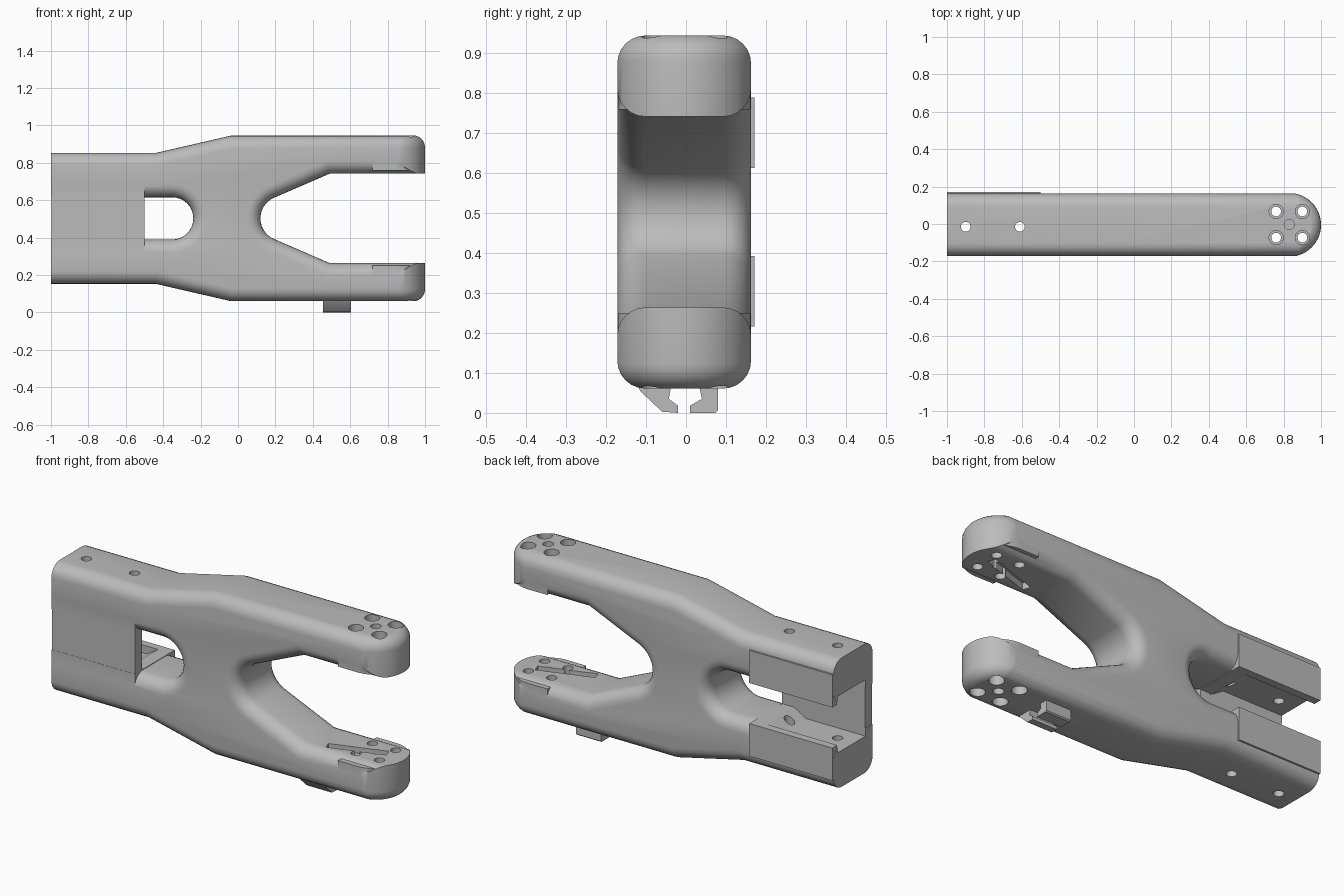
import bpy, bmesh
from math import sin, cos, pi, radians
from mathutils import Matrix

cube = bpy.data.objects.get("Cube")
if cube:
    bpy.data.objects.remove(cube, do_unlink=True)

grey = bpy.data.materials.new("plain_grey")
grey.use_nodes = True
GREY = (0.5, 0.5, 0.5, 1)
grey.diffuse_color = GREY
grey.node_tree.nodes["Principled BSDF"].inputs["Base Color"].default_value = GREY

FRONT, BACK, MID = -0.172, 0.163, 0.503


def arc(cx, cy, r, start, end, n):
    """Points on an arc, angles in degrees."""
    return [(cx + r * cos(radians(start + (end - start) * i / n)),
             cy + r * sin(radians(start + (end - start) * i / n))) for i in range(n + 1)]


def prism(name, points, axis, lo, hi, round_r=0):
    """Extrude a 2D outline along an axis, rounding both end rims if asked."""
    place = {"x": lambda a, b, t: (t, a, b),
             "y": lambda a, b, t: (a, t, b),
             "z": lambda a, b, t: (a, b, t)}[axis]
    bm = bmesh.new()
    face = bm.faces.new([bm.verts.new(place(a, b, lo)) for a, b in points])
    new = bmesh.ops.extrude_face_region(bm, geom=[face])["geom"]
    step = place(0, 0, hi - lo)
    bmesh.ops.translate(bm, vec=step, verts=[v for v in new if isinstance(v, bmesh.types.BMVert)])
    bmesh.ops.recalc_face_normals(bm, faces=bm.faces)
    if round_r:
        k = "xyz".index(axis)
        rims = [e for e in bm.edges if abs(e.verts[0].co[k] - e.verts[1].co[k]) < 1e-5]
        bmesh.ops.bevel(bm, geom=rims, offset=round_r, segments=6, profile=0.5, affect="EDGES")
    mesh = bpy.data.meshes.new(name)
    bm.to_mesh(mesh)
    bm.free()
    mesh.materials.append(grey)
    obj = bpy.data.objects.new(name, mesh)
    bpy.context.collection.objects.link(obj)
    return obj


def box(name, x, y, z):
    return prism(name, [(x[0], y[0]), (x[1], y[0]), (x[1], y[1]), (x[0], y[1])], "z", *z)


def drill(x, y, r, z0, z1):
    return prism("drill", arc(x, y, r, 0, 345, 23), "z", z0, z1)


def combine(target, tool, operation):
    """Apply one boolean and discard the tool."""
    mod = target.modifiers.new("join", "BOOLEAN")
    mod.operation, mod.object, mod.solver = operation, tool, "EXACT"
    bpy.context.view_layer.objects.active = target
    bpy.ops.object.modifier_apply(modifier=mod.name)
    bpy.data.objects.remove(tool, do_unlink=True)


def mirrored(z):
    return 2 * MID - z


# forked frame: upper half outline, mirrored below, with round throats
outer = [(-1.2, 0.853), (-0.44, 0.853), (-0.04, 0.945), (1.2, 0.945)]
inner = [(1.2, 0.742), (0.49, 0.742)]
throat = arc(0.24, MID, 0.12, 115, 245, 16)
slot = arc(-0.352, MID, 0.113, -90, 90, 16)
flip = lambda pts: [(x, mirrored(z)) for x, z in reversed(pts)]
outline = (outer + inner + throat + flip(inner) + flip(outer)
           + [(-1.2, slot[0][1])] + slot + [(-1.2, slot[-1][1])])
frame = prism("arm_frame", outline, "y", FRONT, BACK, 0.07)

# square rear end and round, softened fork tips
tip_y = (FRONT + BACK) / 2
tip_r = (BACK - FRONT) / 2
envelope = prism("envelope", arc(1 - tip_r - 0.003, tip_y, tip_r + 0.003, -90, 90, 28)
                 + [(-1, BACK + 0.003), (-1, FRONT - 0.003)],
                 "z", mirrored(0.947), 0.947, 0.065)
trim = box("trim", (-0.9, 1.3), (-0.4, 0.4), (-0.1, 1.2))
rear = box("rear_keep", (-1, -0.6), (-0.4, 0.4), (-0.1, 1.2))
combine(envelope, trim, "INTERSECT")
combine(envelope, rear, "UNION")
combine(frame, envelope, "INTERSECT")

# flat motor pads, squared rear rails and front cover panel
pad_shape = arc(1 - tip_r, tip_y, tip_r - 0.001, -90, 90, 28)
pad_shape += [(0.72, BACK - 0.002), (0.72, FRONT + 0.002)]
for lo, hi in ((0.76, 0.86), (0.145, 0.25)):
    combine(frame, prism("pad", pad_shape, "z", lo, hi), "UNION")
for lo, hi in ((0.613, 0.79), (mirrored(0.79), 0.393)):
    combine(frame, box("rail", (-0.999, -0.5), (FRONT + 0.001, 0.172), (lo, hi)), "UNION")
combine(frame, box("panel", (-0.998, -0.5), (FRONT + 0.002, -0.11), (0.34, 0.67)), "UNION")

# recessed bay behind the panel, with sloped shoulders at its inner end
bay = [(-1.1, 0.35), (-0.64, 0.35), (-0.56, 0.4), (-0.56, 0.606), (-0.64, 0.656), (-1.1, 0.656)]
combine(frame, prism("bay", bay, "y", -0.111, 0.13), "DIFFERENCE")

# motor bolt holes, counterbored from outside, and shaft recesses
for x in (0.76, 0.9):
    for y in (-0.073, 0.067):
        combine(frame, drill(x, y, 0.026, -0.1, 1.2), "DIFFERENCE")
        for lo, hi in ((0.83, 1.2), (-0.1, 0.18)):
            combine(frame, drill(x, y, 0.038, lo, hi), "DIFFERENCE")
for lo, hi in ((0.7, 0.8), (0.21, 0.35), (0.9, 1.1), (-0.1, 0.1)):
    combine(frame, drill(0.83, -0.003, 0.027, lo, hi), "DIFFERENCE")

# shallow wiring grooves across the pads
for z in (0.76, 0.25):
    groove = box("groove", (-0.25, 0.06), (-0.022, 0.022), (-0.018, 0.018))
    groove.data.transform(Matrix.Translation((0.83, -0.003, z)) @ Matrix.Rotation(radians(18), 4, "Z"))
    combine(frame, groove, "DIFFERENCE")

# mounting screw holes through the rear rails
for x in (-0.9, -0.61):
    for lo, hi in ((0.6, 1.0), (0.05, 0.4)):
        combine(frame, drill(x, -0.015, 0.026, lo, hi), "DIFFERENCE")

# cable clip hooks below the lower arm
hook_a = [(-0.125, 0.08), (-0.115, 0.055), (-0.06, 0.003), (-0.02, 0), (-0.02, 0.018),
          (-0.043, 0.035), (-0.035, 0.08)]
hook_b = [(0.08, 0.08), (0.08, 0.006), (0.074, 0), (0.01, 0), (0.01, 0.018),
          (0.04, 0.035), (0.03, 0.08)]
hooks = [prism(n, p, "x", 0.455, 0.605) for n, p in
         (("cable_hook_front", hook_a), ("cable_hook_back", hook_b))]

# smooth fillets with crisp edges
for obj in [frame] + hooks:
    bpy.ops.object.select_all(action="DESELECT")
    obj.select_set(True)
    bpy.context.view_layer.objects.active = obj
    bpy.ops.object.shade_smooth_by_angle(angle=radians(30))
